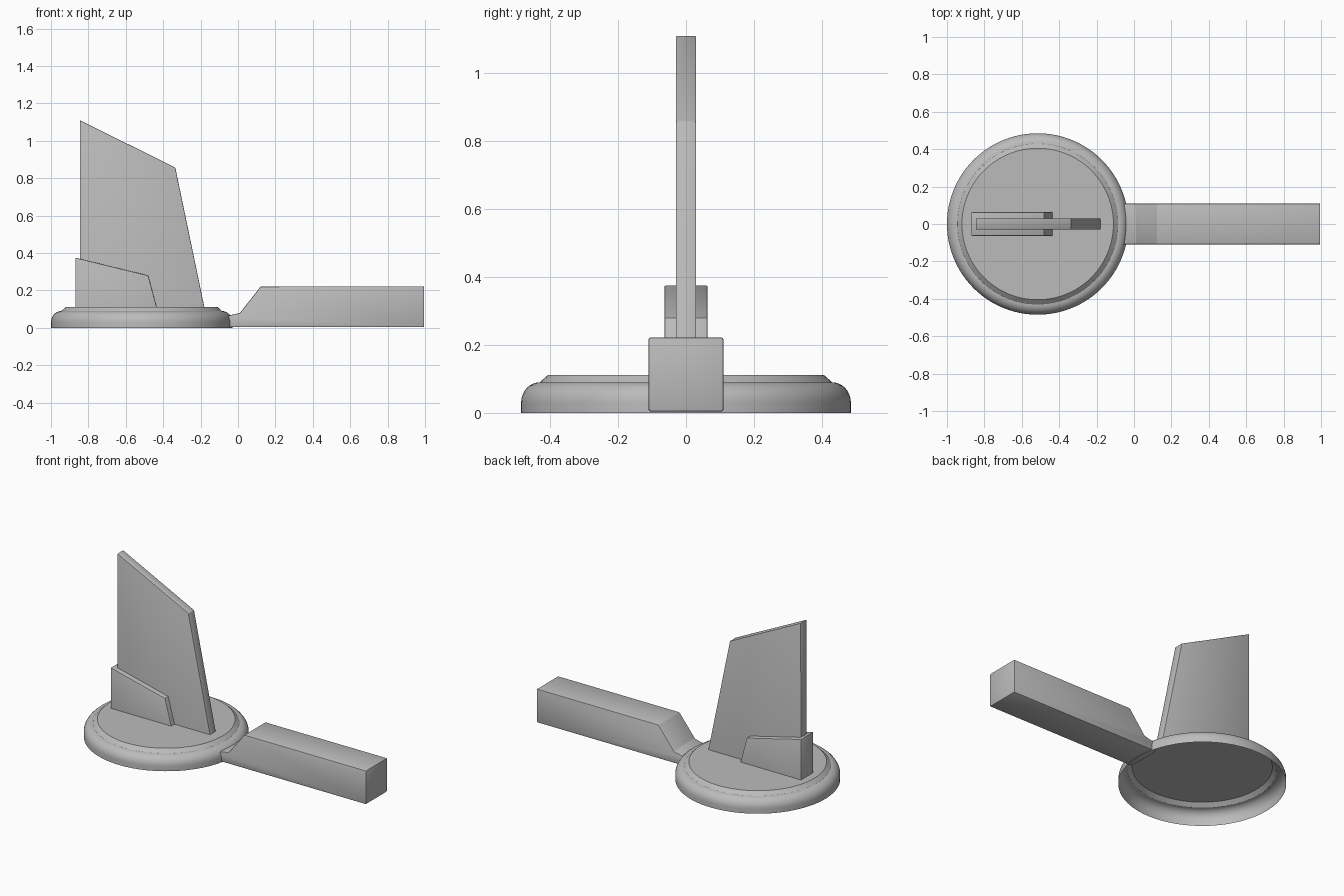
import bpy, bmesh
from math import sin, cos, pi, radians

cube = bpy.data.objects.get("Cube")
if cube:
    bpy.data.objects.remove(cube, do_unlink=True)

# single flat grey
grey = bpy.data.materials.new("plain grey")
grey.use_nodes = True
color = (0.5, 0.5, 0.5, 1)
grey.diffuse_color = color
grey.node_tree.nodes["Principled BSDF"].inputs["Base Color"].default_value = color


def finish(bm, name):
    mesh = bpy.data.meshes.new(name)
    bm.to_mesh(mesh)
    bm.free()
    mesh.materials.append(grey)
    obj = bpy.data.objects.new(name, mesh)
    bpy.context.collection.objects.link(obj)
    bpy.ops.object.select_all(action="DESELECT")
    obj.select_set(True)
    bpy.context.view_layer.objects.active = obj
    bpy.ops.object.shade_smooth_by_angle(angle=radians(25))
    return obj


def slab(name, outline, half_width, bevel, keep_bottom=True):
    """Extrude an x-z outline across y and soften its edges."""
    bm = bmesh.new()
    face = bm.faces.new([bm.verts.new((x, -half_width, z)) for x, z in outline])
    side = bmesh.ops.extrude_face_region(bm, geom=[face])["geom"]
    verts = [v for v in side if isinstance(v, bmesh.types.BMVert)]
    bmesh.ops.translate(bm, verts=verts, vec=(0, 2 * half_width, 0))
    bmesh.ops.recalc_face_normals(bm, faces=bm.faces)
    floor = min(z for x, z in outline) + 0.001
    edges = [e for e in bm.edges
             if not keep_bottom or any(v.co.z > floor for v in e.verts)]
    bmesh.ops.bevel(bm, geom=edges, offset=bevel, segments=2,
                    profile=0.5, affect="EDGES", clamp_overlap=True)
    return finish(bm, name)


# round base: open-bottomed shell turned from a rounded, stepped profile
arc = [pi / 2 * i / 8 for i in range(9)]
profile = [(0.485, 0)]
profile += [(0.43 + 0.055 * cos(a), 0.03 + 0.06 * sin(a)) for a in arc]
profile += [(0.405, 0.112), (0, 0.112)]
bm = bmesh.new()
verts = [bm.verts.new((r, 0, z)) for r, z in profile]
edges = [bm.edges.new(pair) for pair in zip(verts, verts[1:])]
bmesh.ops.spin(bm, geom=verts + edges, cent=(0, 0, 0), axis=(0, 0, 1),
               angle=2 * pi, steps=96, use_duplicate=False)
bmesh.ops.remove_doubles(bm, verts=bm.verts, dist=0.0005)
bmesh.ops.recalc_face_normals(bm, faces=bm.faces)
if sum(f.normal.z for f in bm.faces) < 0:
    bmesh.ops.reverse_faces(bm, faces=bm.faces)
base = finish(bm, "round_base")
base.location.x = -0.515

# tall blade and the shorter sleeve around its foot
slab("tall_fin", [(-0.845, 0.112), (-0.18, 0.112), (-0.335, 0.857), (-0.845, 1.11)],
     0.03, 0.004)
slab("short_fin", [(-0.87, 0.112), (-0.435, 0.112), (-0.48, 0.28), (-0.87, 0.375)],
     0.063, 0.003)

# long arm with a ramped root that tucks into the base
slab("side_arm", [(-0.075, 0.004), (0.995, 0.004), (0.995, 0.222),
                  (0.122, 0.222), (0.01, 0.08), (-0.075, 0.06)],
     0.11, 0.006, keep_bottom=False)
